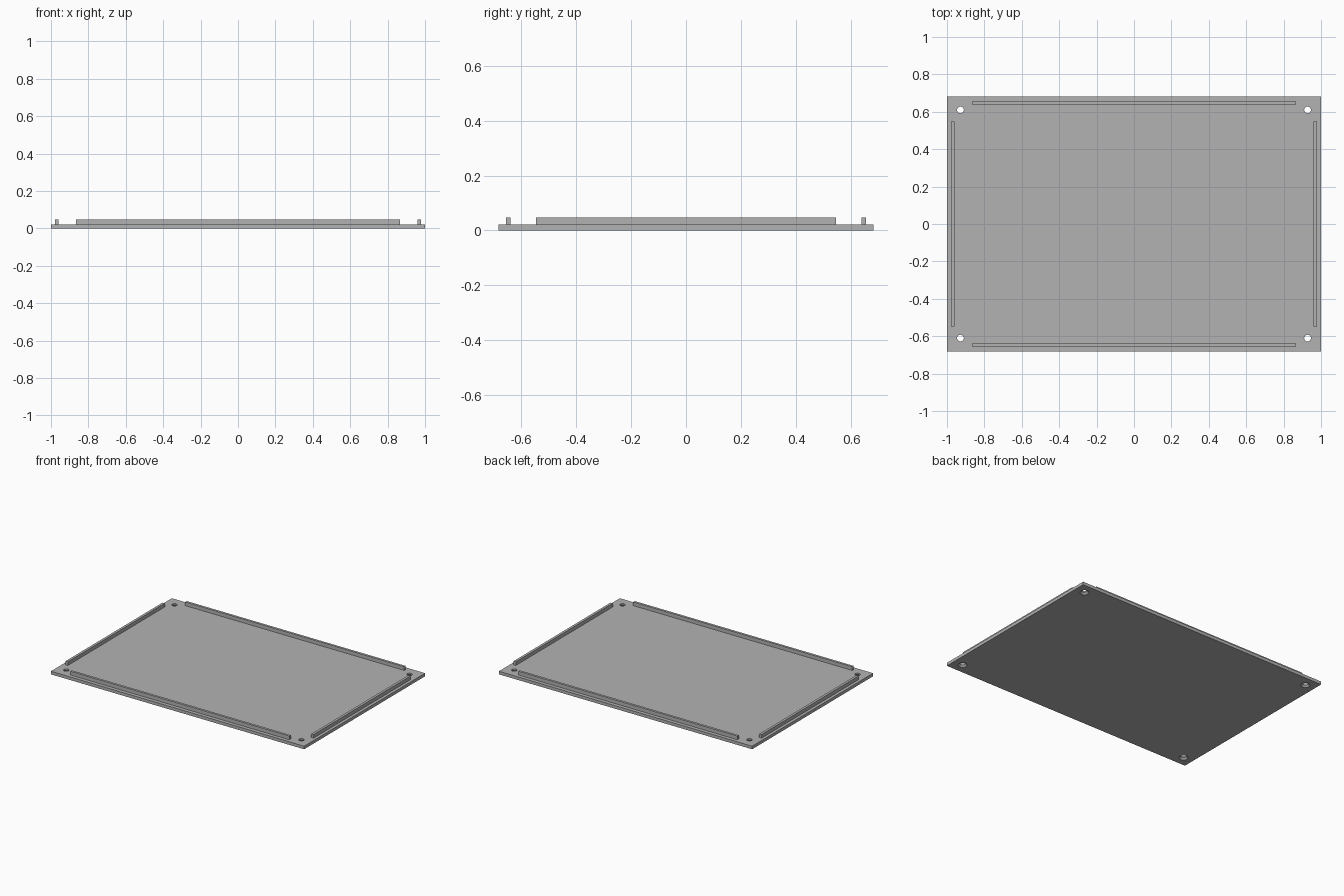
import bpy, bmesh
from mathutils import Matrix

cube = bpy.data.objects.get("Cube")
if cube:
    bpy.data.objects.remove(cube, do_unlink=True)

HALF_X, HALF_Y, THICK, TOP = 1.0, 0.682, 0.022, 0.048
HOLE_X, HOLE_Y = 0.928, 0.61
HOLE_R, SINK_R, SINK_Z = 0.018, 0.03, 0.012

grey = bpy.data.materials.new("light grey")
grey.use_nodes = True
colour = (0.45, 0.45, 0.45, 1)
grey.diffuse_color = colour
grey.node_tree.nodes["Principled BSDF"].inputs["Base Color"].default_value = colour


def add_object(name, bm):
    mesh = bpy.data.meshes.new(name)
    bm.to_mesh(mesh)
    bm.free()
    mesh.materials.append(grey)
    obj = bpy.data.objects.new(name, mesh)
    bpy.context.collection.objects.link(obj)
    return obj


def add_box(name, low, high):
    bm = bmesh.new()
    bmesh.ops.create_cube(bm, size=1)
    for v in bm.verts:
        v.co = [a + (c + 0.5) * (b - a) for a, b, c in zip(low, high, v.co)]
    return add_object(name, bm)


def lathe_cutter(name, profile, x, y, sides=32):
    """Closed solid of revolution from (radius, height) pairs."""
    bm = bmesh.new()
    rings = []
    for r, z in profile:
        ring = bmesh.ops.create_circle(bm, segments=sides, radius=r,
                                       matrix=Matrix.Translation((x, y, z)))
        rings.append(ring["verts"])
    for a, b in zip(rings, rings[1:]):
        for i in range(sides):
            j = (i + 1) % sides
            bm.faces.new((a[i], a[j], b[j], b[i]))
    bm.faces.new(rings[0])
    bm.faces.new(rings[-1])
    bmesh.ops.recalc_face_normals(bm, faces=bm.faces)
    return add_object(name, bm)


# Base plate with a countersunk screw hole in each corner
plate = add_box("base_plate", (-HALF_X, -HALF_Y, 0), (HALF_X, HALF_Y, THICK))
slope = (SINK_R - HOLE_R) / SINK_Z
profile = [(SINK_R + 0.01 * slope, -0.01), (HOLE_R, SINK_Z), (HOLE_R, THICK + 0.01)]
cutters = []
for sx in (-1, 1):
    for sy in (-1, 1):
        cutter = lathe_cutter("hole_cutter", profile, sx * HOLE_X, sy * HOLE_Y)
        cutter.hide_render = True
        cutters.append(cutter)
        mod = plate.modifiers.new("screw_hole", "BOOLEAN")
        mod.operation = "DIFFERENCE"
        mod.solver = "EXACT"
        mod.object = cutter

# Bake the holes and discard the cutters
bpy.context.view_layer.update()
baked = bpy.data.meshes.new_from_object(
    plate.evaluated_get(bpy.context.evaluated_depsgraph_get()))
plate.modifiers.clear()
plate.data = baked
for cutter in cutters:
    bpy.data.objects.remove(cutter, do_unlink=True)

# Locating ribs along the four edges
for side, s in (("left", 1), ("right", -1)):
    xs = sorted((s * 0.961, s * 0.979))
    add_box(side + "_rib", (xs[0], -0.547, THICK), (xs[1], 0.547, TOP))
for side, s in (("back", 1), ("front", -1)):
    ys = sorted((s * 0.639, s * 0.656))
    add_box(side + "_rib", (-0.865, ys[0], THICK), (0.865, ys[1], TOP))
